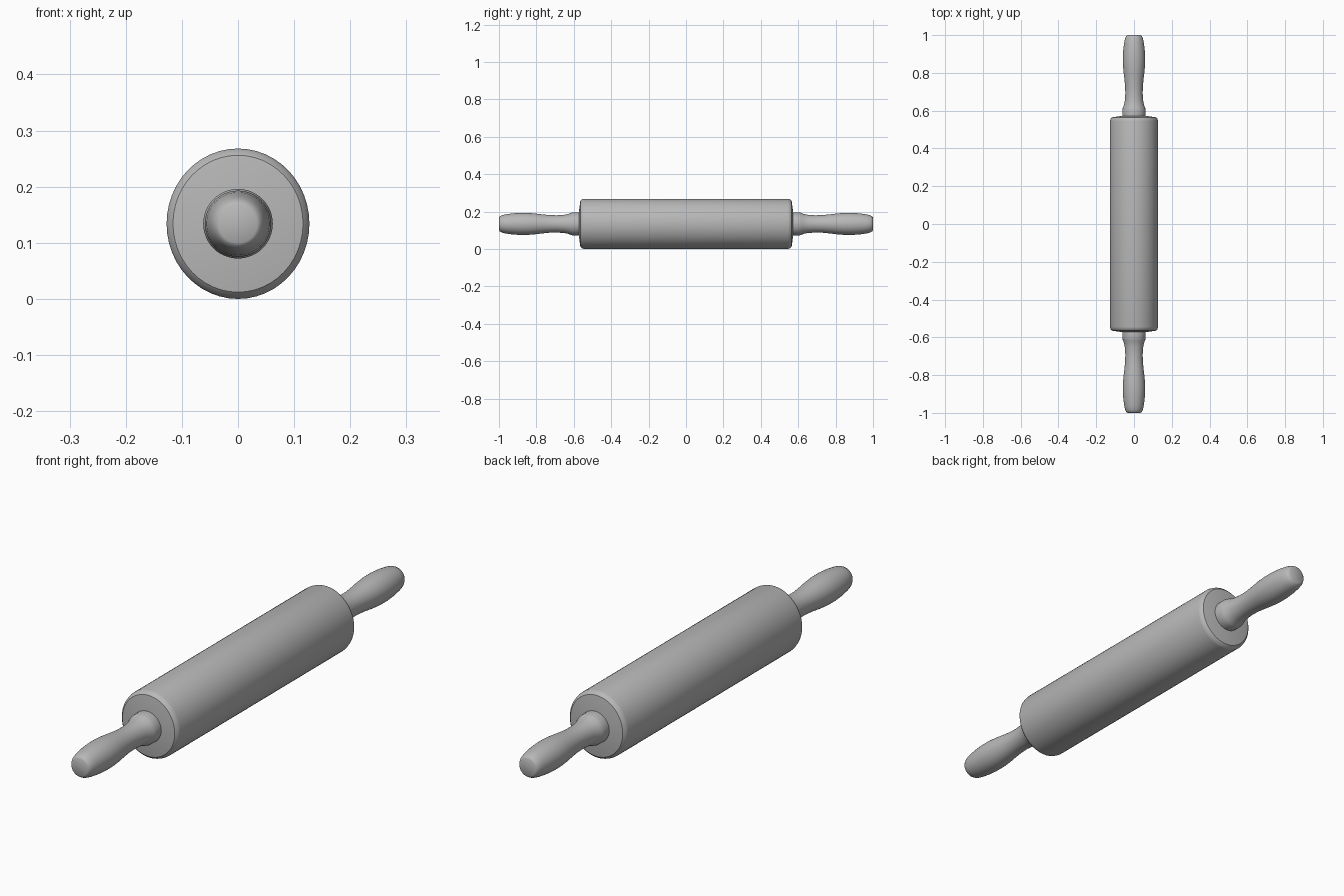
import bpy
import bmesh
import math

cube = bpy.data.objects.get("Cube")
if cube:
    bpy.data.objects.remove(cube)

CENTRE_Z = 0.134
SEGMENTS = 48

grey = bpy.data.materials.new("plain grey")
grey.use_nodes = True
colour = (0.48, 0.48, 0.48, 1)
grey.diffuse_color = colour
grey.node_tree.nodes["Principled BSDF"].inputs["Base Color"].default_value = colour


def lathe(name, profile, scale_x=1.0, scale_z=1.0, angle=30):
    """Turn (y, radius) points around the long axis and cap both ends."""
    bm = bmesh.new()
    rings = []
    for y, radius in profile:
        ring = []
        for i in range(SEGMENTS):
            a = math.tau * i / SEGMENTS
            ring.append(bm.verts.new((radius * scale_x * math.cos(a), y,
                                      CENTRE_Z + radius * scale_z * math.sin(a))))
        rings.append(ring)
    for first, second in zip(rings, rings[1:]):
        for i in range(SEGMENTS):
            j = (i + 1) % SEGMENTS
            bm.faces.new((first[i], first[j], second[j], second[i]))
    bm.faces.new(rings[0])
    bm.faces.new(rings[-1])
    bmesh.ops.recalc_face_normals(bm, faces=bm.faces)
    mesh = bpy.data.meshes.new(name)
    bm.to_mesh(mesh)
    bm.free()
    obj = bpy.data.objects.new(name, mesh)
    bpy.context.collection.objects.link(obj)
    mesh.materials.append(grey)
    bpy.ops.object.select_all(action="DESELECT")
    obj.select_set(True)
    bpy.context.view_layer.objects.active = obj
    bpy.ops.object.shade_smooth_by_angle(angle=math.radians(angle))
    return obj


# Slightly oval roller with bevelled rims and shallow conical ends
half = [(0.545, 0.134), (0.556, 0.131), (0.565, 0.122), (0.573, 0.062)]
lathe("roller", [(-y, r) for y, r in reversed(half)] + half, scale_x=0.95)

# Turned handles: collar, slim neck, swelling grip and flat tip
grip = [(0.56, 0.06), (0.575, 0.062), (0.605, 0.062), (0.615, 0.059),
        (0.63, 0.053), (0.65, 0.049), (0.69, 0.046), (0.73, 0.047),
        (0.77, 0.051), (0.81, 0.056), (0.85, 0.059), (0.89, 0.059),
        (0.93, 0.056), (0.965, 0.051), (0.985, 0.046), (0.996, 0.04),
        (1.0, 0.034)]
for name, side in (("front_handle", -1), ("back_handle", 1)):
    lathe(name, [(side * y, r) for y, r in grip], angle=35)
